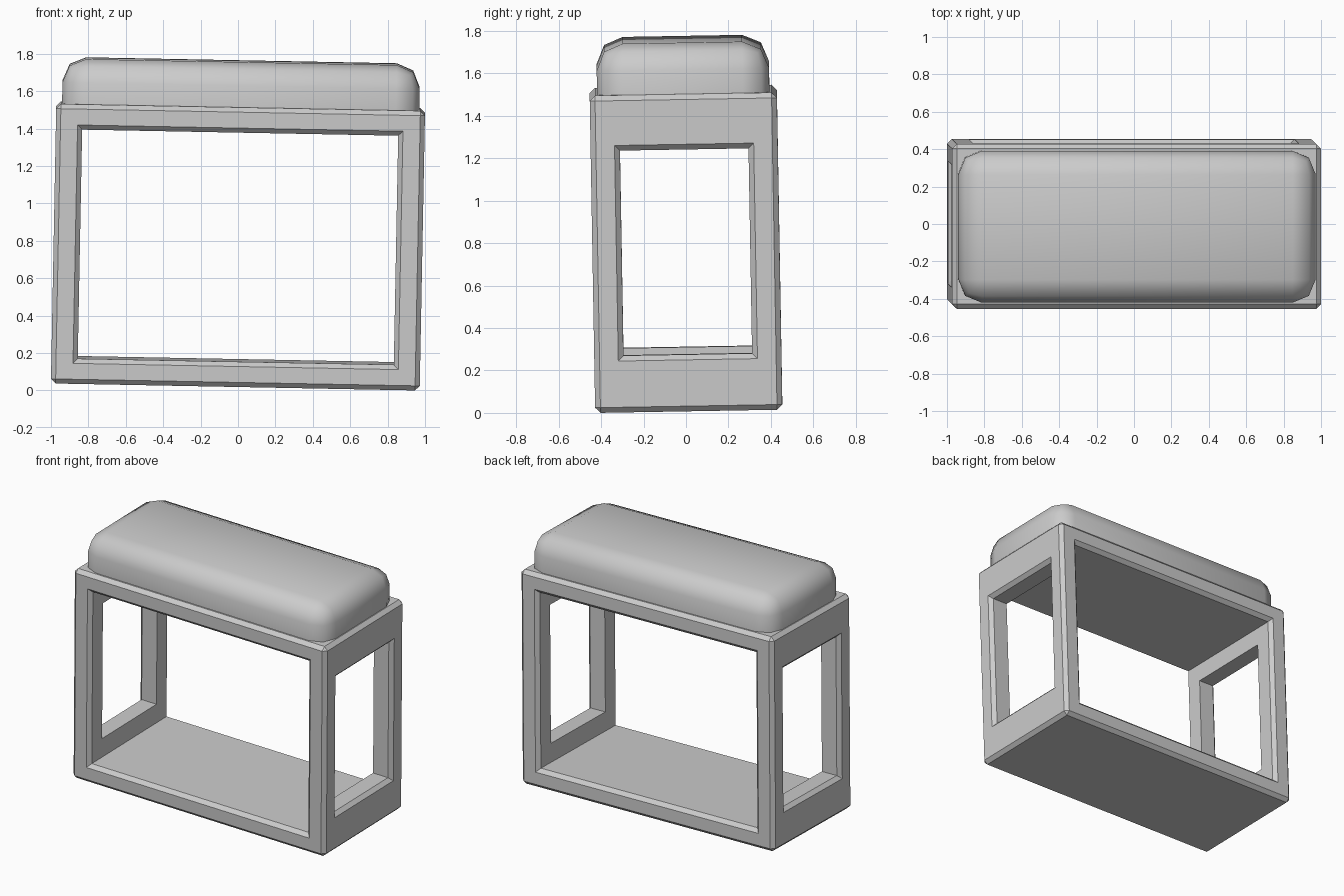
import bpy, bmesh, math
from mathutils import Matrix

if "Cube" in bpy.data.objects:
    bpy.data.objects.remove(bpy.data.objects["Cube"])

W, D, H = 1.972, 0.882, 1.495      # frame size
BEV = 0.025                        # chamfer width

# Whole model leans slightly about the middle of the frame
TILT = (Matrix.Translation((0, 0, H / 2 + 0.0257))
        @ Matrix.Rotation(math.radians(1.1), 4, 'Y')
        @ Matrix.Rotation(math.radians(1.0), 4, 'X')
        @ Matrix.Translation((0, 0, -H / 2)))


def make_object(name, bm):
    bmesh.ops.recalc_face_normals(bm, faces=bm.faces[:])
    mesh = bpy.data.meshes.new(name)
    bm.to_mesh(mesh)
    bm.free()
    obj = bpy.data.objects.new(name, mesh)
    bpy.context.collection.objects.link(obj)
    obj.matrix_world = TILT
    return obj


def box(sx, sy, z0, z1):
    bm = bmesh.new()
    bmesh.ops.create_cube(bm, size=1, matrix=Matrix.Translation((0, 0, (z0 + z1) / 2))
                          @ Matrix.Diagonal((sx, sy, z1 - z0, 1)))
    return bm


def tunnel(name, axis, reach, half, z0, z1):
    """Cutter through the frame along an axis, flared at both mouths."""
    bm = bmesh.new()
    rings = []
    e = 0.02  # overshoot beyond the face, on the same 45 degree slope
    for s, flare in ((-reach - e, BEV + e), (-reach + BEV, 0),
                     (reach - BEV, 0), (reach + e, BEV + e)):
        h, a, b = half + flare, z0 - flare, z1 + flare
        ring = []
        for u, z in ((-h, a), (h, a), (h, b), (-h, b)):
            ring.append(bm.verts.new((s, u, z) if axis == 'X' else (u, s, z)))
        rings.append(ring)
    for r, q in zip(rings, rings[1:]):
        for i in range(4):
            j = (i + 1) % 4
            bm.faces.new((r[i], r[j], q[j], q[i]))
    bm.faces.new(rings[0])
    bm.faces.new(rings[-1])
    return make_object(name, bm)


# Chamfered frame block
bm = box(W, D, 0, H)
bmesh.ops.bevel(bm, geom=bm.edges[:], offset=BEV, segments=1, affect='EDGES')
frame = make_object("frame", bm)

# Large front-to-back opening and smaller side windows
cutters = [tunnel("front_opening_cutter", 'Y', D / 2, 0.845, 0.135, H - 0.135),
           tunnel("side_window_cutter", 'X', W / 2, 0.303, 0.268, 1.234)]
bpy.context.view_layer.objects.active = frame
for c in cutters:
    mod = frame.modifiers.new("cut", 'BOOLEAN')
    mod.operation, mod.solver, mod.object = 'DIFFERENCE', 'EXACT', c
    bpy.context.view_layer.update()
    bpy.ops.object.modifier_apply(modifier=mod.name)
for c in cutters:
    bpy.data.objects.remove(c)

# Rounded cushion on top
bm = box(1.91, 0.812, H - 0.02, 1.735)
edges = [e for e in bm.edges if max(v.co.z for v in e.verts) > H]
bmesh.ops.bevel(bm, geom=edges, offset=0.125, segments=2, profile=0.5, affect='EDGES')
cushion = make_object("seat_cushion", bm)
bpy.ops.object.select_all(action='DESELECT')
cushion.select_set(True)
bpy.context.view_layer.objects.active = cushion
bpy.ops.object.shade_smooth_by_angle(angle=math.radians(60))
